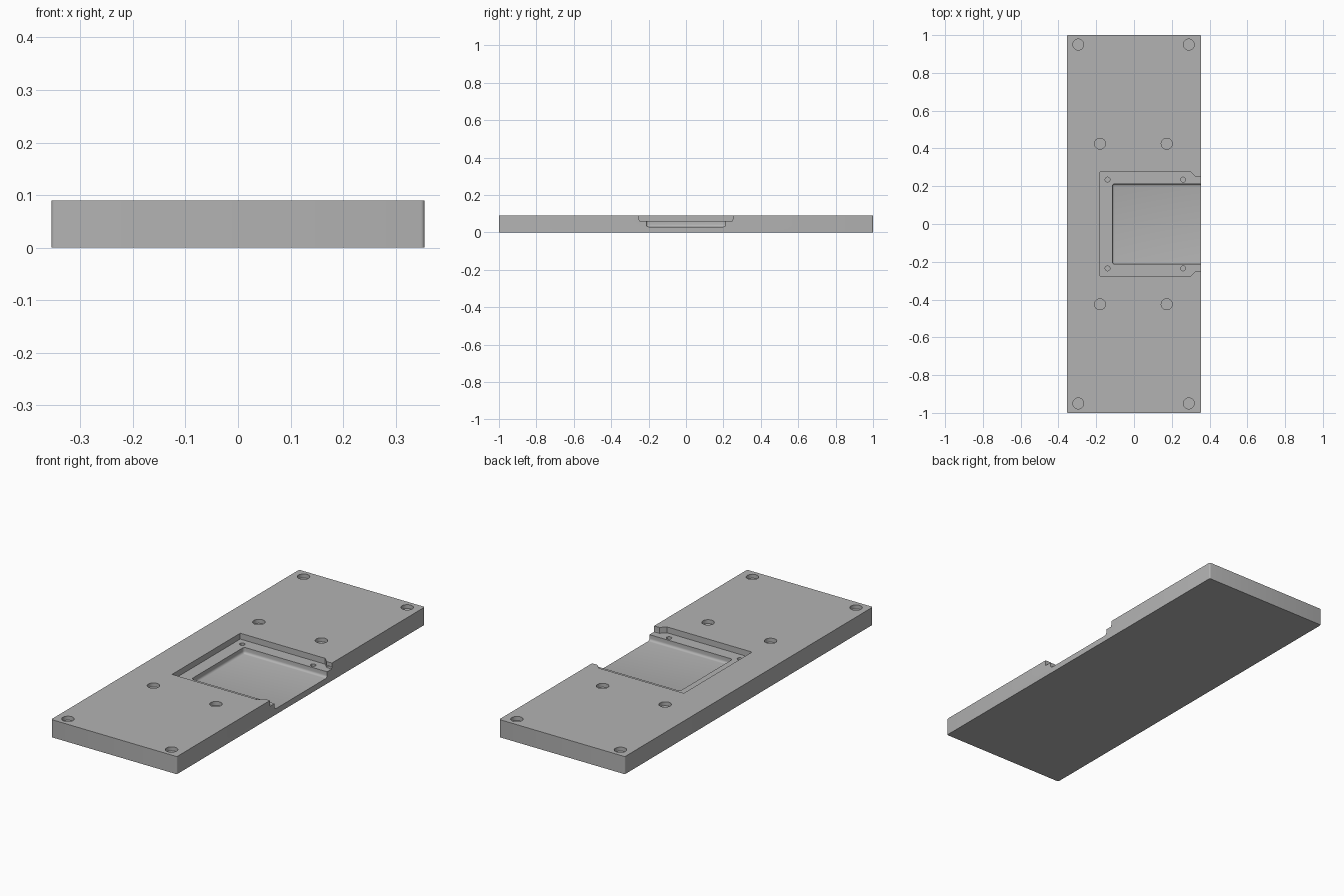
import bpy, bmesh, math

old = bpy.data.objects.get("Cube")
if old:
    bpy.data.objects.remove(old, do_unlink=True)

W, L, H = 0.355, 1.0, 0.09      # half width, half length, height
LEDGE, FLOOR = 0.06, 0.03       # heights of the two recess levels
TOP = H + 0.05                  # cutters rise above the plate

grey = bpy.data.materials.new("machined grey")
grey.use_nodes = True
colour = (0.45, 0.45, 0.45, 1)
grey.diffuse_color = colour
grey.node_tree.nodes["Principled BSDF"].inputs["Base Color"].default_value = colour


def prism(name, outline, z0, z1, rule=None, radius=0.0, segments=4):
    """Extrude an outline; round the edges whose two end points satisfy the rule."""
    bm = bmesh.new()
    base = bm.faces.new([bm.verts.new((x, y, z0)) for x, y in outline])
    up = bmesh.ops.extrude_face_region(bm, geom=[base])["geom"]
    for v in up:
        if isinstance(v, bmesh.types.BMVert):
            v.co.z = z1
    bmesh.ops.recalc_face_normals(bm, faces=bm.faces)
    if rule:
        edges = [e for e in bm.edges if rule(e.verts[0].co, e.verts[1].co)]
        bmesh.ops.bevel(bm, geom=edges, offset=radius, segments=segments,
                        profile=0.5, affect='EDGES', clamp_overlap=True)
    mesh = bpy.data.meshes.new(name)
    bm.to_mesh(mesh)
    bm.free()
    mesh.materials.append(grey)
    ob = bpy.data.objects.new(name, mesh)
    bpy.context.collection.objects.link(ob)
    return ob


def rect(x0, x1, y):
    return [(x0, -y), (x1, -y), (x1, y), (x0, y)]


def circle(cx, cy, r, n=32):
    return [(cx + r * math.cos(2 * math.pi * i / n),
             cy + r * math.sin(2 * math.pi * i / n)) for i in range(n)]


def vertical(a, b):
    return abs(a.z - b.z) > 0.01


# Plate with slightly rounded upright corners
plate = prism("base_plate", rect(-W, W, L), 0, H, vertical, 0.007)

# Upper recess, narrowing through a chamfer to the open side
half = [(-0.18, 0.275), (0.3, 0.275), (0.325, 0.25), (0.5, 0.25)]
outline = [(x, -y) for x, y in half] + half[::-1]
cutters = [prism("ledge_cutter", outline, LEDGE, TOP,
                 lambda a, b: max(a.z, b.z) < LEDGE + 0.001
                 and abs(a.y - b.y) < 0.001 and max(a.x, b.x) > 0.4, 0.01)]

# Deep pocket with rounded floor edges and inner corners
cutters.append(prism("pocket_cutter", rect(-0.115, 0.5, 0.212), FLOOR, TOP,
                     lambda a, b: min(a.x, b.x) < 0
                     and (vertical(a, b) or max(a.z, b.z) < FLOOR + 0.001),
                     0.012))

# Blind holes: corner, inner and small ledge rows, mirrored front to back
rows = [((-0.295, 0.29), 0.95, 0.029, H, 0.02),
        ((-0.18, 0.173), 0.425, 0.029, H, 0.02),
        ((-0.14, 0.26), 0.235, 0.013, LEDGE, 0.015)]
for xs, y, r, top, depth in rows:
    for x in xs:
        for s in (-1, 1):
            cutters.append(prism("hole_cutter", circle(x, s * y, r),
                                 top - depth, TOP))

# Cut everything, then keep only the finished plate
for c in cutters:
    mod = plate.modifiers.new(c.name, 'BOOLEAN')
    mod.operation = 'DIFFERENCE'
    mod.solver = 'EXACT'
    mod.object = c
graph = bpy.context.evaluated_depsgraph_get()
result = bpy.data.meshes.new_from_object(plate.evaluated_get(graph))
plate.modifiers.clear()
plate.data = result
for c in cutters:
    bpy.data.objects.remove(c, do_unlink=True)

bpy.ops.object.select_all(action='DESELECT')
plate.select_set(True)
bpy.context.view_layer.objects.active = plate
bpy.ops.object.shade_smooth_by_angle(angle=math.radians(30))
